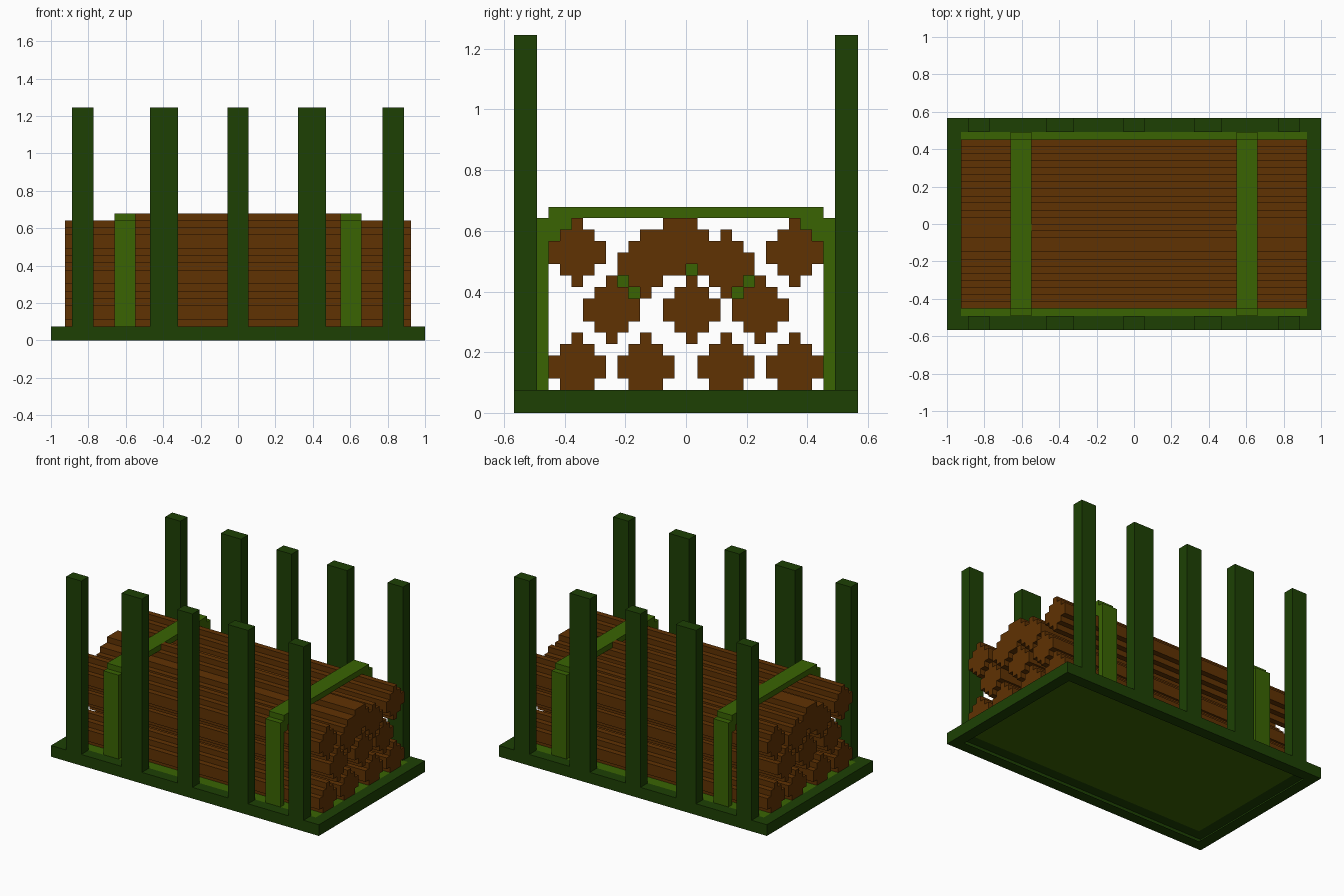
import bpy, bmesh

if "Cube" in bpy.data.objects:
    bpy.data.objects.remove(bpy.data.objects["Cube"], do_unlink=True)

V = 2 / 53  # one block of the grid


def material(name, rgb):
    lin = [((c / 255 + 0.055) / 1.055) ** 2.4 for c in rgb] + [1]
    m = bpy.data.materials.new(name)
    m.use_nodes = True
    m.diffuse_color = lin
    m.node_tree.nodes["Principled BSDF"].inputs["Base Color"].default_value = lin
    return m


DARK = material("dark_green", (29, 64, 2))
LIGHT = material("light_green", (58, 100, 0))
WOOD = material("log_brown", (96, 50, 0))


def finish(name, bm, mat):
    bmesh.ops.recalc_face_normals(bm, faces=bm.faces)
    me = bpy.data.meshes.new(name)
    bm.to_mesh(me)
    bm.free()
    me.materials.append(mat)
    ob = bpy.data.objects.new(name, me)
    bpy.context.collection.objects.link(ob)


def box(name, x, y, z, mat):
    """Box from (min, max) ranges in blocks."""
    bm = bmesh.new()
    bmesh.ops.create_cube(bm, size=1)
    for v in bm.verts:
        v.co = [(r[0] if c < 0 else r[1]) * V for c, r in zip(v.co, (x, y, z))]
    finish(name, bm, mat)


def rim(name, rings):
    """Rectangular frame swept through (half x, half y, z) rings, open inside."""
    bm = bmesh.new()
    loops = [[bm.verts.new((sx * x * V, sy * y * V, z * V))
              for sx, sy in ((-1, -1), (1, -1), (1, 1), (-1, 1))] for x, y, z in rings]
    for a, b in zip(loops, loops[1:]):
        for i in range(4):
            j = (i + 1) % 4
            bm.faces.new((a[i], a[j], b[j], b[i]))
    finish(name, bm, DARK)


def log(name, yc, z0, rows, length=24.5):
    """Stepped round log along x; rows are (bottom, top, half width)."""
    right = []
    for b, t, h in rows:
        right += [(yc + h, z0 + b), (yc + h, z0 + t)]
    left = [(2 * yc - y, z) for y, z in reversed(right)]
    bm = bmesh.new()
    face = bm.faces.new([bm.verts.new((-length * V, y * V, z * V)) for y, z in right + left])
    ext = bmesh.ops.extrude_face_region(bm, geom=[face], use_keep_orig=True)
    for v in ext["geom"]:
        if isinstance(v, bmesh.types.BMVert):
            v.co.x = length * V
    finish(name, bm, WOOD)


# Hollow base: rim and a thin floor level with its top
rim("base_rim", ((24.5, 13, 0), (26.5, 15, 0), (26.5, 15, 2), (24.5, 13, 2)))
box("base_floor", (-24.5, 24.5), (-13, 13), (1.9, 2), LIGHT)

# Upright stakes along both long sides
for side, s in (("front", -1), ("back", 1)):
    for i, (xc, h) in enumerate(((-22, 1.5), (-10.5, 2), (0, 1.5), (10.5, 2), (22, 1.5))):
        box(f"{side}_stake_{i + 1}", (xc - h, xc + h), sorted((s * 13, s * 15)), (2, 33), DARK)

# Stacked logs
ROUND = [(0, 1, .5), (1, 2, 1.5), (2, 4, 2.5), (4, 5, 1.5), (5, 6, .5)]
for i, y in enumerate((-9.5, -3.5, 3.5, 9.5)):
    log(f"bottom_log_{i + 1}", y, 1, ROUND[1:])
for i, y in enumerate((-6.5, .5, 6.5)):
    log(f"middle_log_{i + 1}", y, 6, ROUND)
for i, (y, z) in enumerate(((-9.5, 11), (-3.5, 10), (3.5, 10), (9.5, 11))):
    log(f"upper_log_{i + 1}", y, z, ROUND)
log("top_log", -.5, 12, ROUND[:-1])
box("top_log_ridge", (-14.5, 14.5), (-1, 0), (17, 18), WOOD)

# Straps over the load, with corner blocks and small ties between the logs
for side, s in (("right", -1), ("left", 1)):
    xr = sorted((s * 14.5, s * 17.5))
    box(f"{side}_strap_top", xr, (-12, 12), (17, 18), LIGHT)
    for end, e in (("front", -1), ("back", 1)):
        box(f"{side}_strap_{end}", xr, sorted((e * 12, e * 13)), (2, 17), LIGHT)
        box(f"{side}_strap_{end}_corner", xr, sorted((e * 10, e * 12)), (16, 17), LIGHT)
        box(f"{side}_strap_{end}_corner_step", xr, sorted((e * 11, e * 12)), (15, 16), LIGHT)
    for i, (y, z) in enumerate(((-6, 11), (-5, 10), (0, 12), (4, 10), (5, 11))):
        box(f"{side}_strap_tie_{i + 1}", xr, (y, y + 1), (z, z + 1), LIGHT)
